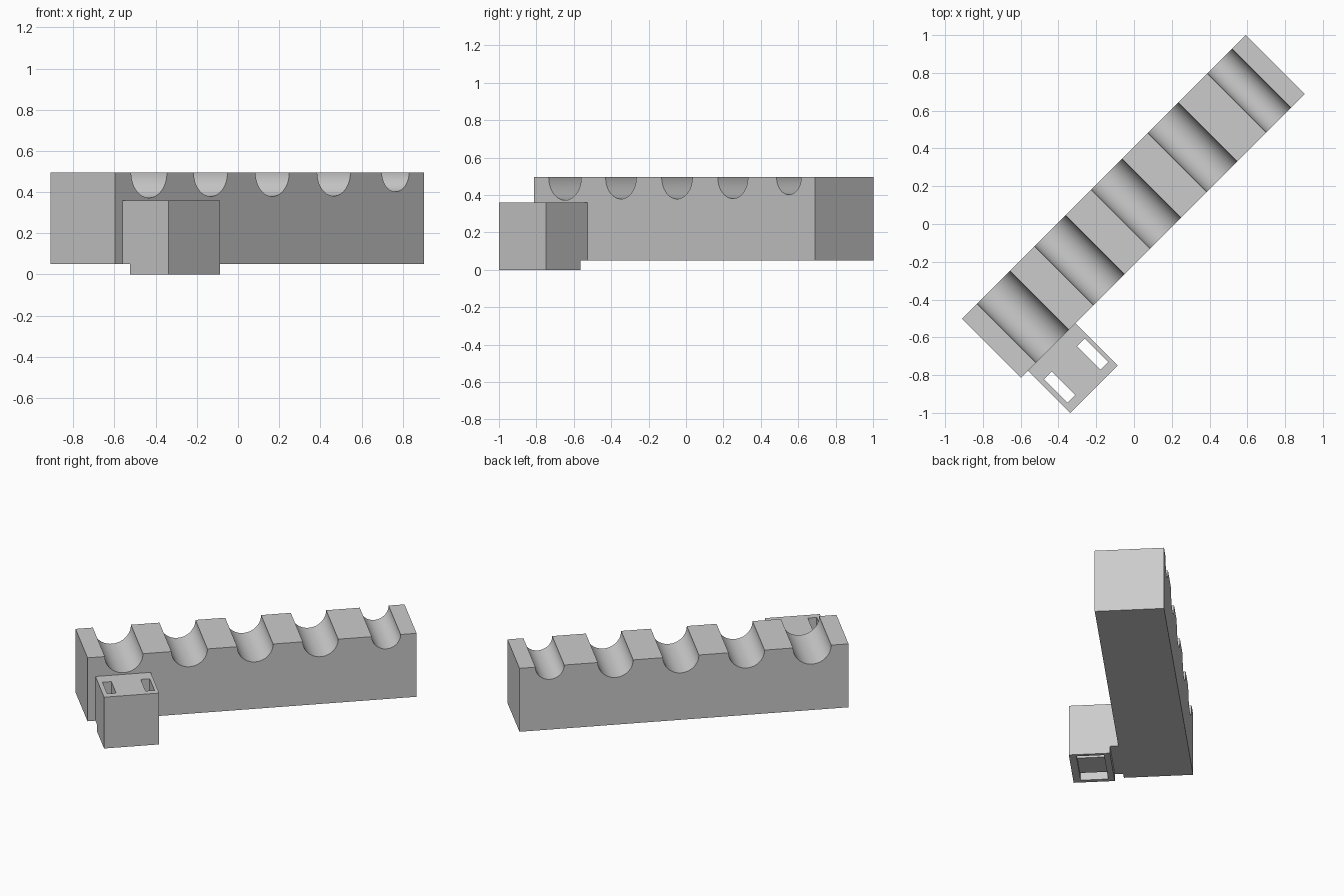
import bpy, bmesh, math
from mathutils import Matrix, Vector

cube = bpy.data.objects.get("Cube")
if cube:
    bpy.data.objects.remove(cube, do_unlink=True)

grey = bpy.data.materials.new("light grey")
grey.use_nodes = True
colour = (0.6, 0.6, 0.6, 1)
grey.diffuse_color = colour
grey.node_tree.nodes["Principled BSDF"].inputs["Base Color"].default_value = colour

TURN = Matrix.Rotation(math.radians(45), 4, "Z")  # everything sits diagonally


def extrude(name, points, offset):
    """Closed planar outline swept along offset."""
    bm = bmesh.new()
    face = bm.faces.new([bm.verts.new(p) for p in points])
    swept = bmesh.ops.extrude_face_region(bm, geom=[face])
    moved = [g for g in swept["geom"] if isinstance(g, bmesh.types.BMVert)]
    bmesh.ops.translate(bm, verts=moved, vec=Vector(offset))
    bmesh.ops.recalc_face_normals(bm, faces=bm.faces)
    mesh = bpy.data.meshes.new(name)
    bm.to_mesh(mesh)
    bm.free()
    mesh.materials.append(grey)
    obj = bpy.data.objects.new(name, mesh)
    bpy.context.collection.objects.link(obj)
    obj.matrix_world = TURN
    return obj


# Long bar with half-round grooves across its top
START, END, BOTTOM, TOP = -0.998, 1.126, 0.05, 0.495
FRONT, BACK = -0.152, 0.29
GROOVES = [(-0.763, 0.123), (-0.34, 0.116), (0.084, 0.116), (0.506, 0.114), (0.93, 0.093)]
STEPS = 32
outline = [(END, BOTTOM), (START, BOTTOM), (START, TOP)]
for centre, radius in GROOVES:
    for i in range(STEPS + 1):
        a = math.pi * (1 + i / STEPS)
        outline.append((centre + radius * math.cos(a), TOP + radius * math.sin(a)))
outline.append((END, TOP))
bar = extrude("grooved_bar", [(x, FRONT, z) for x, z in outline], (0, BACK - FRONT, 0))

# Side block with a stepped underside next to the bar
side = [(FRONT, 0.36), (FRONT, BOTTOM), (-0.205, BOTTOM), (-0.205, 0), (-0.468, 0), (-0.468, 0.36)]
block = extrude("side_block", [(-0.947, y, z) for y, z in side], (0.356, 0, 0))

# Two strap slots joined by a shallow channel underneath
strap = [(-0.918, 0.5), (-0.918, -0.1), (-0.613, -0.1), (-0.613, 0.5),
         (-0.671, 0.5), (-0.671, 0.02), (-0.861, 0.02), (-0.861, 0.5)]
cutter = extrude("strap_cutter", [(x, -0.421, z) for x, z in strap], (0, 0.176, 0))
cutter.hide_render = True
cut = block.modifiers.new("strap slots", "BOOLEAN")
cut.operation = "DIFFERENCE"
cut.solver = "EXACT"
cut.object = cutter
bpy.context.view_layer.objects.active = block
bpy.ops.object.modifier_apply(modifier=cut.name)
bpy.data.objects.remove(cutter, do_unlink=True)

# Smooth groove walls, sharp edges elsewhere
bpy.ops.object.select_all(action="DESELECT")
bar.select_set(True)
bpy.context.view_layer.objects.active = bar
bpy.ops.object.shade_smooth_by_angle(angle=math.radians(30))
